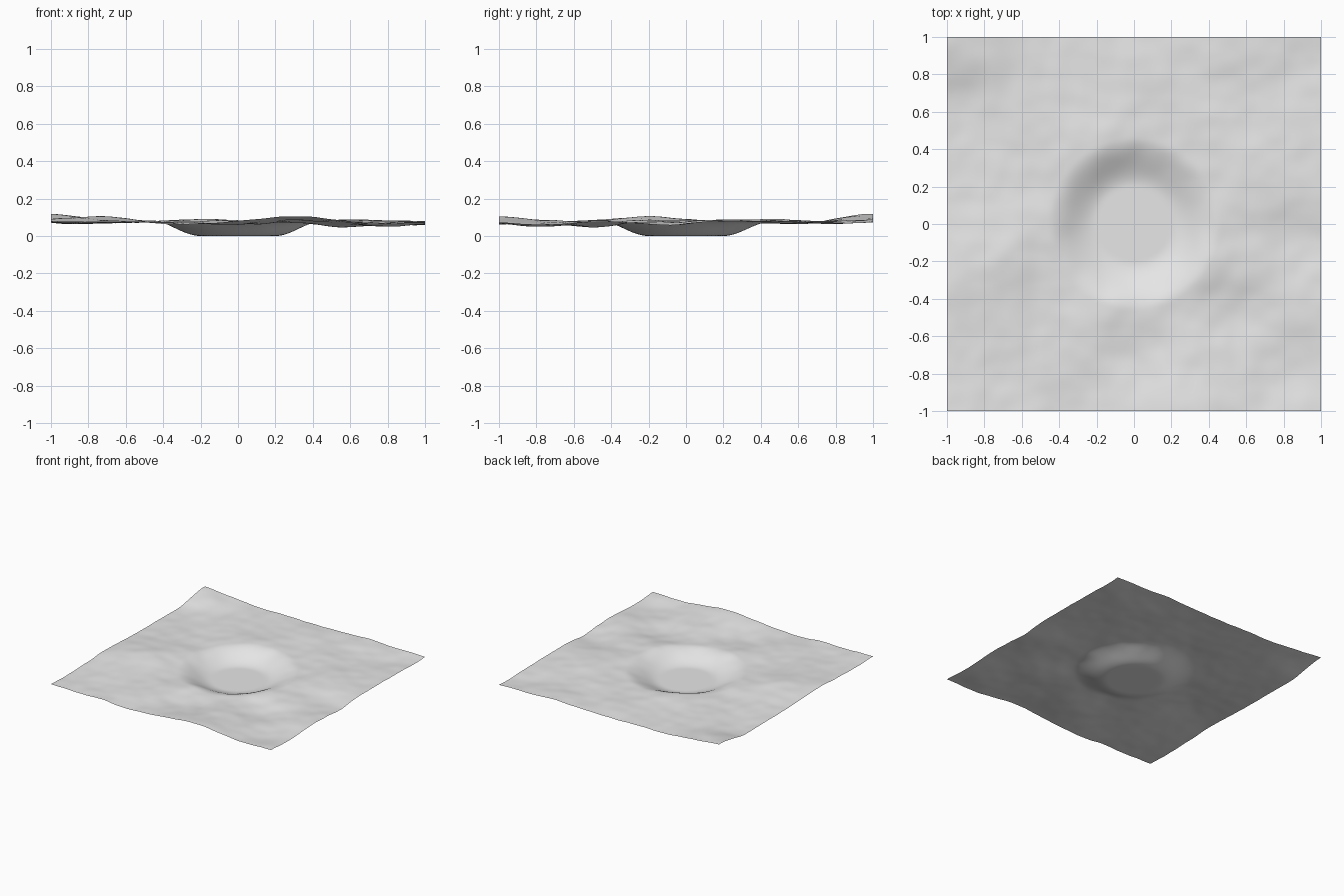
import bpy, bmesh, math
from mathutils import Vector, noise

# Broad hills and hollows: x, y, radius, height
LANDFORMS = [
    (-1.0, 1.0, 0.30, 0.040),
    (-0.85, 0.60, 0.20, -0.018),
    (-0.20, 0.45, 0.22, 0.014),
    (0.60, 0.95, 0.22, 0.010),
    (0.85, 0.80, 0.20, -0.012),
    (0.68, 0.20, 0.20, 0.014),
    (0.88, -0.08, 0.20, -0.016),
    (-0.75, -0.22, 0.25, 0.026),
    (-0.45, -0.45, 0.18, -0.008),
    (0.35, -0.22, 0.18, 0.014),
    (0.56, -0.46, 0.17, -0.028),
    (0.02, -0.70, 0.20, -0.014),
    (-0.08, -0.48, 0.15, 0.008),
    (0.30, -1.0, 0.22, 0.032),
    (-0.30, -1.0, 0.20, -0.014),
    (0.82, -0.80, 0.22, -0.026),
]


def smoothstep(a, b, v):
    t = max(0.0, min(1.0, (v - a) / (b - a)))
    return t * t * (3 - 2 * t)


def height(x, y):
    h = 0.076
    for cx, cy, r, amount in LANDFORMS:
        h += amount * math.exp(-((x - cx) ** 2 + (y - cy) ** 2) / (r * r))
    # small rolling bumps
    h += 0.009 * noise.noise(Vector((x * 4.2 + 3.1, y * 4.2 + 7.7, 0.4)))
    h += 0.004 * noise.noise(Vector((x * 9.0 + 1.3, y * 9.0 + 2.9, 5.2)))
    h = max(0.038, min(0.125, h))
    # flat round clearing that eases up into the terrain
    return h * smoothstep(0.20, 0.46, math.hypot(x, y))


# Ground sheet
bm = bmesh.new()
bmesh.ops.create_grid(bm, x_segments=128, y_segments=128, size=1.0)
for v in bm.verts:
    v.co.z = height(v.co.x, v.co.y)
for f in bm.faces:
    f.smooth = True
mesh = bpy.data.meshes.new("terrain")
bm.to_mesh(mesh)
bm.free()

terrain = bpy.data.objects.new("terrain", mesh)
bpy.context.collection.objects.link(terrain)

# Plain grey ground
grey = bpy.data.materials.new("light_grey")
grey.diffuse_color = (0.8, 0.8, 0.8, 1.0)
mesh.materials.append(grey)
